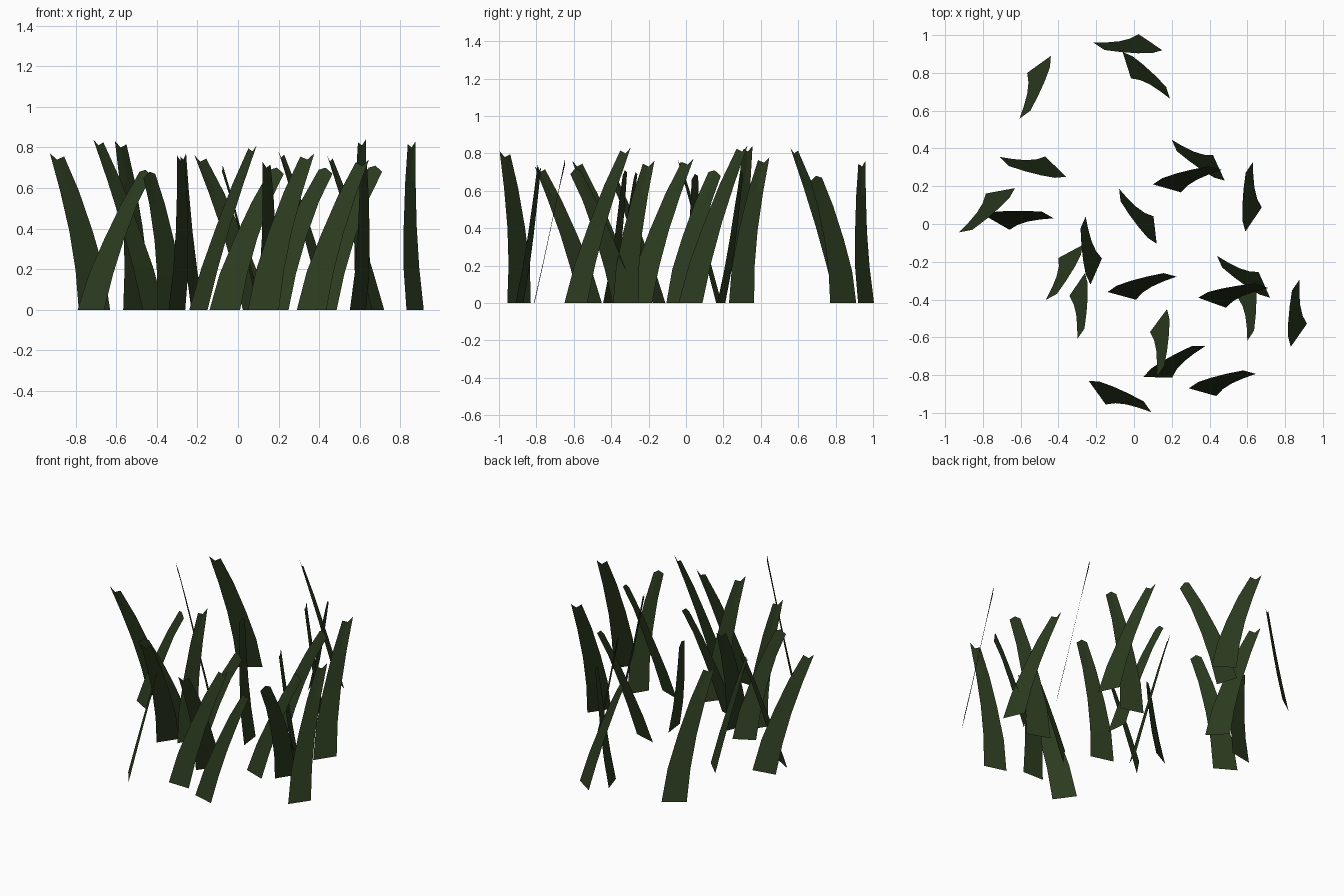
import bpy, bmesh, math
from mathutils import Vector, Matrix

if "Cube" in bpy.data.objects:
    bpy.data.objects.remove(bpy.data.objects["Cube"])

green = bpy.data.materials.new("dark grass green")
green.diffuse_color = (0.025, 0.044, 0.014, 1)
green.use_nodes = True
green.node_tree.nodes["Principled BSDF"].inputs["Base Color"].default_value = green.diffuse_color

# One row per blade: outer base corner (x, y), tip (x, y), height
BLADES = [
    (-.44, .89, -.60, .56, .83), (.15, .92, -.21, .955, .76), (-.06, .91, .19, .67, .68),
    (-.36, .25, -.71, .35, .84), (-.63, .19, -.92, -.045, .77), (-.79, .045, -.43, .035, .69),
    (.48, .23, .20, .44, .78), (.10, .21, .46, .29, .70), (.59, -.04, .625, .325, .84),
    (.12, -.105, -.08, .18, .71), (-.23, -.32, -.26, .035, .77), (-.27, -.11, -.46, -.40, .68),
    (-.26, -.26, -.295, -.605, .76), (-.14, -.36, .22, -.275, .70), (.72, -.39, .44, -.175, .76),
    (.34, -.39, .705, -.335, .71), (.63, -.27, .605, -.615, .72), (.83, -.65, .87, -.30, .83),
    (.175, -.45, .125, -.805, .73), (.05, -.81, .37, -.645, .77), (.29, -.87, .64, -.79, .74),
    (-.24, -.83, .09, -.99, .81),
]
# Rings along a blade: fraction of height, blade width
RINGS = [(0, .15), (.25, .136), (.5, .112), (.76, .09), (1, .068)]
REF = Vector((.313, .17))  # local base-corner-to-tip offset


def make_blade(i, px, py, tx, ty, height):
    """Thin strip that leans sideways and back as it rises, tapering to a blunt tip."""
    d = Vector((tx - px, ty - py))
    ang = math.atan2(d.y, d.x) - math.atan2(REF.y, REF.x)
    rot = Matrix.Rotation(ang, 3, 'Z')
    s = d.length / REF.length
    # tall blades have a notched tip, short ones a rounded tip
    tip = (-.015, -.03, 0) if height > .725 else (-.01, 0, -.03)
    bm = bmesh.new()
    prev = None
    for t, w in RINGS:
        row = []
        for k in (-1, 0, 1):
            u = .075 + .21 * t ** 1.4 + k * w / 2
            v = .168 * t ** .97
            p = rot @ Vector((u * s, v * s, 0))
            z = height * t + (tip[k + 1] if t == 1 else 0)
            row.append(bm.verts.new((px + p.x, py + p.y, z)))
        if prev:
            for a in range(2):
                bm.faces.new((prev[a], prev[a + 1], row[a + 1], row[a]))
        prev = row
    mesh = bpy.data.meshes.new(f"grass_blade_{i}")
    bm.to_mesh(mesh)
    bm.free()
    mesh.materials.append(green)
    bpy.context.collection.objects.link(bpy.data.objects.new(f"grass_blade_{i}", mesh))


for i, row in enumerate(BLADES, 1):
    make_blade(i, *row)
